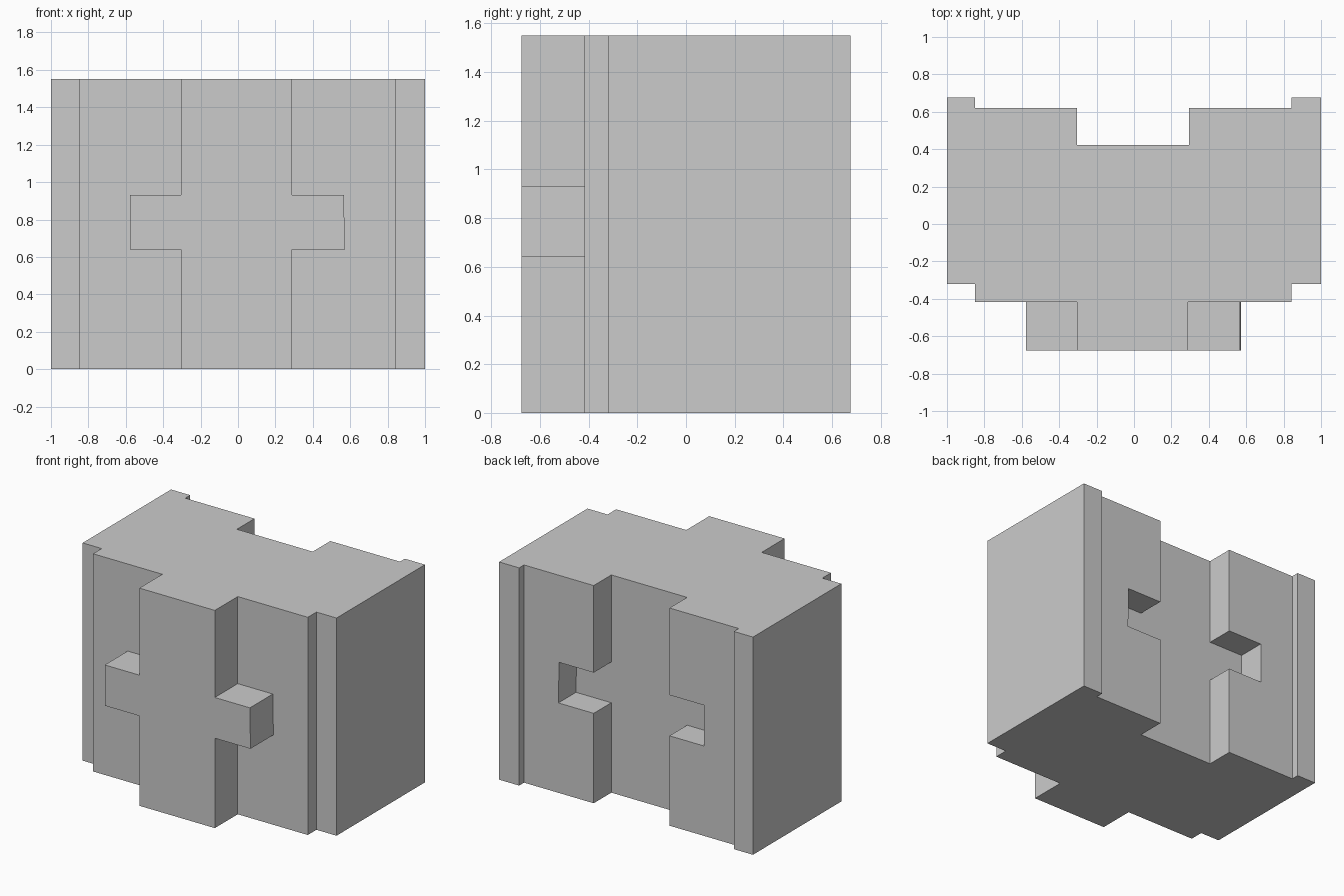
import bpy, bmesh
from mathutils import Vector

if "Cube" in bpy.data.objects:
    bpy.data.objects.remove(bpy.data.objects["Cube"])

HEIGHT = 1.55


def prism(name, points, direction):
    """Extrude a closed planar outline along a direction."""
    bm = bmesh.new()
    face = bm.faces.new([bm.verts.new(p) for p in points])
    ext = bmesh.ops.extrude_face_region(bm, geom=[face])
    verts = [v for v in ext["geom"] if isinstance(v, bmesh.types.BMVert)]
    bmesh.ops.translate(bm, verts=verts, vec=Vector(direction))
    bmesh.ops.recalc_face_normals(bm, faces=bm.faces)
    mesh = bpy.data.meshes.new(name)
    bm.to_mesh(mesh)
    bm.free()
    obj = bpy.data.objects.new(name, mesh)
    bpy.context.collection.objects.link(obj)
    return obj


def combine(target, tool, operation):
    mod = target.modifiers.new(tool.name, 'BOOLEAN')
    mod.operation = operation
    mod.solver = 'EXACT'
    mod.object = tool
    bpy.context.view_layer.objects.active = target
    bpy.ops.object.modifier_apply(modifier=mod.name)
    bpy.data.objects.remove(tool)


# Interlocking block: plan outline with front key, back groove and stepped corners
outline = [(-1, -0.32), (-0.85, -0.32), (-0.85, -0.417), (-0.304, -0.417),
           (-0.304, -0.675), (0.29, -0.675), (0.29, -0.417), (0.842, -0.417),
           (0.842, -0.32), (1, -0.32), (1, 0.675), (0.842, 0.675),
           (0.842, 0.62), (0.293, 0.62), (0.293, 0.422), (-0.304, 0.422),
           (-0.304, 0.62), (-0.85, 0.62), (-0.85, 0.675), (-1, 0.675)]
block = prism("interlocking_block", [(x, y, 0) for x, y in outline], (0, 0, HEIGHT))

# Cross bar section, right end slightly slanted
bar = [(-0.577, 0.64), (0.571, 0.64), (0.566, 0.93), (-0.577, 0.93)]

# Front locking tabs and matching back slots
tabs = prism("front_tabs", [(x, -0.675, z) for x, z in bar], (0, 0.4, 0))
combine(block, tabs, 'UNION')
slots = prism("back_slots", [(x, 0.422, z) for x, z in bar], (0, 0.4, 0))
combine(block, slots, 'DIFFERENCE')
